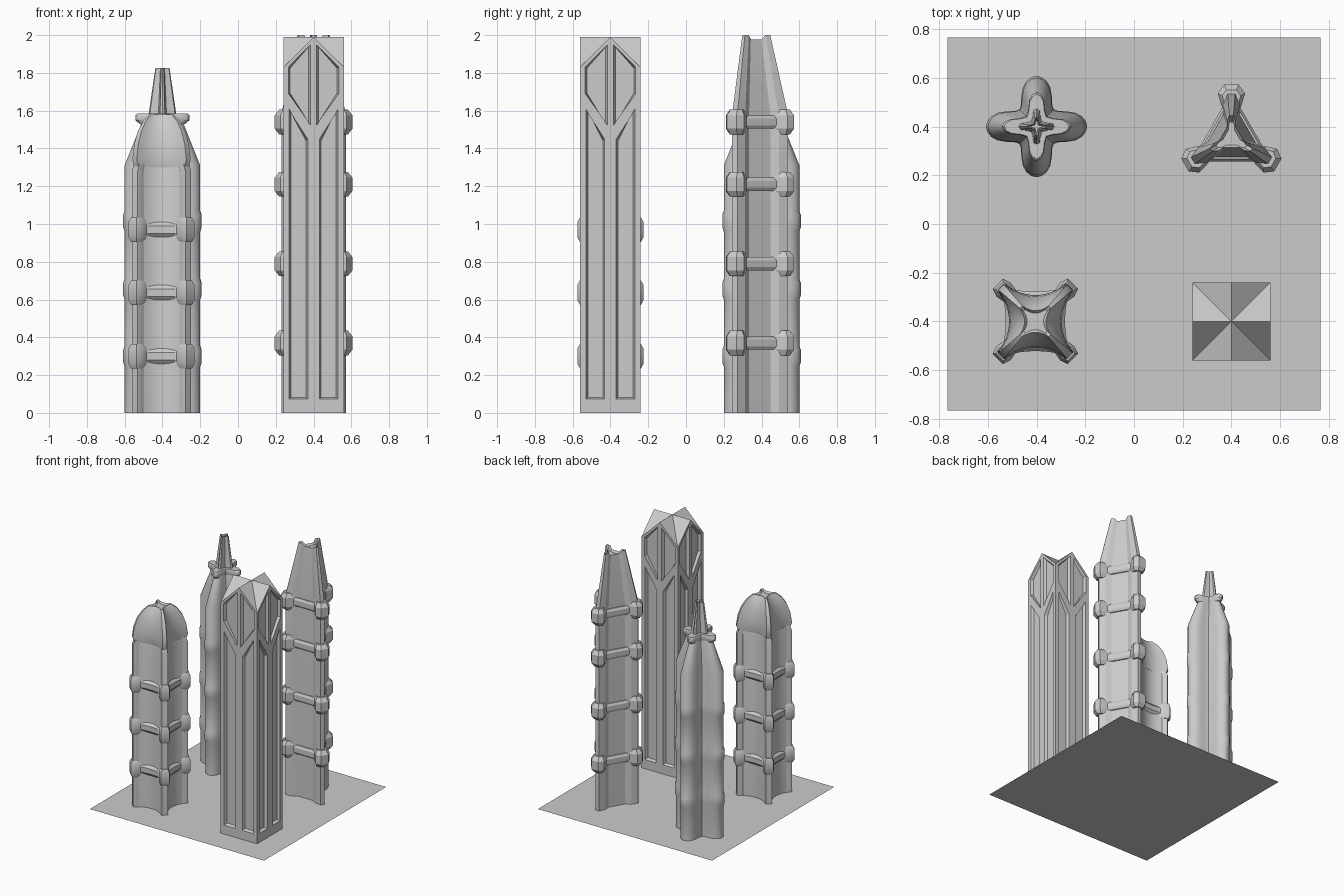
import bpy, bmesh
from math import cos, sin, radians, pi

if "Cube" in bpy.data.objects:
    bpy.data.objects.remove(bpy.data.objects["Cube"])


def section(half, n, a0, z, s=1.0):
    """Closed n-fold outline; half = (radial, sideways) points from wall to corner tip."""
    prof = [(r, -t) for r, t in half] + [(r, t) for r, t in reversed(half)]
    out = []
    for i in range(n):
        a = radians(a0) + i * 2 * pi / n
        out += [((r * cos(a) - t * sin(a)) * s, (r * sin(a) + t * cos(a)) * s, z) for r, t in prof]
    return out


def block(half, a0, z, s, cr):
    """One corner block outline, scaled about radius cr."""
    pts = [(cr + (r - cr) * s, t * s) for r, t in half]
    return section(pts, 1, a0, z)


def loft(bm, sections):
    rows = [[bm.verts.new(p) for p in sec] for sec in sections]
    n = len(rows[0])
    for a, b in zip(rows, rows[1:]):
        for i in range(n):
            j = (i + 1) % n
            bm.faces.new((a[i], a[j], b[j], b[i]))
    bm.faces.new(rows[0][::-1])
    bm.faces.new(rows[-1])


def build(name, loc, lofts, angle=30):
    bm = bmesh.new()
    for secs in lofts:
        loft(bm, secs)
    return finish(name, loc, bm, angle)


def finish(name, loc, bm, angle=30):
    bmesh.ops.remove_doubles(bm, verts=bm.verts, dist=1e-4)
    bmesh.ops.recalc_face_normals(bm, faces=bm.faces)
    me = bpy.data.meshes.new(name)
    bm.to_mesh(me)
    bm.free()
    ob = bpy.data.objects.new(name, me)
    ob.location = (loc[0], loc[1], 0)
    bpy.context.collection.objects.link(ob)
    smooth(ob, angle)
    return ob


def smooth(ob, angle=30):
    bpy.ops.object.select_all(action='DESELECT')
    bpy.context.view_layer.objects.active = ob
    ob.select_set(True)
    bpy.ops.object.shade_smooth_by_angle(angle=radians(angle))


# base plane
bpy.ops.mesh.primitive_plane_add(size=1.53)
bpy.context.object.name = "base_plane"

# square tower: prism with four gables
SQ = (0.4, -0.4)
H, EAVE, RIDGE = 0.16, 1.83, 1.99
bm = bmesh.new()
cs = [(-H, -H), (H, -H), (H, H), (-H, H)]
low = [bm.verts.new((x, y, 0)) for x, y in cs]
eave = [bm.verts.new((x, y, EAVE)) for x, y in cs]
peak = [bm.verts.new((x, y, RIDGE)) for x, y in [(0, -H), (H, 0), (0, H), (-H, 0)]]
mid = bm.verts.new((0, 0, RIDGE))
for i in range(4):
    j = (i + 1) % 4
    bm.faces.new((low[i], low[j], eave[j], peak[i], eave[i]))
    bm.faces.new((mid, peak[i], eave[j]))
    bm.faces.new((mid, eave[j], peak[j]))
bm.faces.new(low[::-1])
square = finish("square_tower", SQ, bm)

# square tower: bevelled recessed panels, cut on all four sides
lower = [(0.028, 0.07), (0.131, 0.07), (0.131, 1.61), (0.028, 1.45)]
upper = [(0.014, 1.52), (0.136, 1.69), (0.136, 1.83), (0.014, 1.95)]
cuts = []
for k in range(4):
    c, s = cos(k * pi / 2), sin(k * pi / 2)
    for side in (-1, 1):
        for pan in (lower, upper):
            secs = []
            for y, inset in ((-0.165, 0), (-0.138, 0.012)):
                sec = []
                xs, zs = [p[0] for p in pan], [p[1] for p in pan]
                cx, cz = (min(xs) + max(xs)) / 2, (min(zs) + max(zs)) / 2
                fx = 1 - inset / (max(xs) - cx)
                fz = 1 - inset / (max(zs) - cz)
                for x, z in pan:
                    x, z = side * (cx + (x - cx) * fx), cz + (z - cz) * fz
                    sec.append((x * c - y * s, x * s + y * c, z))
                secs.append(sec)
            cuts.append(secs)
cutter = build("panel_cutter", SQ, cuts)
cutter.hide_render = True
mod = square.modifiers.new("panels", 'BOOLEAN')
mod.object, mod.operation, mod.solver = cutter, 'DIFFERENCE', 'EXACT'
bpy.context.view_layer.update()
bpy.context.view_layer.objects.active = square
bpy.ops.object.modifier_apply(modifier="panels")
bpy.data.objects.remove(cutter)
smooth(square)

# triangular tower: shaft with corner columns, tapering to an open crown
TR = (0.4, 0.352)
col = [(0.095, 0.034), (0.14, 0.036), (0.188, 0.016)]
crown = section(col, 3, 90, 2.0, 0.5)
crown = [(x, y, 1.978 if i % 6 in (0, 5) else 2.0) for i, (x, y, z) in enumerate(crown)]
build("triangle_shaft", TR, [[section(col, 3, 90, 0), section(col, 3, 90, 1.58),
                              crown, section(col, 3, 90, 1.96, 0.36)]], 20)

# triangular tower: rings with a chamfered block at each corner
knob = [(0.11, 0.03), (0.14, 0.043), (0.185, 0.056), (0.22, 0.03)]
tri = [(0.19, 0.0)]
for i, z in enumerate((0.37, 0.79, 1.21, 1.54)):
    parts = [[section(tri, 3, 90, z + dz, s)
              for dz, s in ((-0.035, 0.9), (-0.018, 1), (0.018, 1), (0.035, 0.9))]]
    for a in (90, 210, 330):
        parts.append([block(knob, a, z + dz, s, 0.155)
                      for dz, s in ((-0.065, 0.68), (-0.035, 1), (0.035, 1), (0.065, 0.68))])
    build("triangle_ring_%d" % (i + 1), TR, parts, 20)

# lobed tower: four rounded lobes with soft raised bands, tapered shoulder
LB = (-0.4, 0.4)
lobe = [(0.068, 0.068), (0.085, 0.062), (0.12, 0.06), (0.155, 0.054), (0.18, 0.04),
        (0.195, 0.02), (0.2, 0.0)]
levels = [(0, 1)]
for z in (0.30, 0.655, 1.015):
    levels += [(z - 0.055, 1), (z - 0.033, 1.04), (z + 0.033, 1.04), (z + 0.055, 1)]
levels += [(1.31, 1), (1.54, 0.54)]
build("lobed_shaft", LB, [[section(lobe, 4, 0, z, s) for z, s in levels]])

# lobed tower: collar and spire with a star section
star = [(0.042, 0.042), (0.07, 0.034), (0.11, 0.03), (0.133, 0.018), (0.143, 0.0)]
build("lobed_collar", LB, [[section(star, 4, 0, z, s) for z, s in
                            ((1.53, 0.85), (1.55, 1), (1.575, 1), (1.585, 0.93))]])
spike = [(0.022, 0.022), (0.045, 0.016), (0.068, 0.013), (0.075, 0.0)]
build("lobed_spire", LB, [[section(spike, 4, 0, z, s) for z, s in
                           ((1.57, 1), (1.825, 0.5), (1.80, 0.3))]])

# concave tower: curved walls between diagonal corner columns


def concave(mid_d, end, tip):
    """Wall curve from side middle to the column, then the column corners."""
    r, t = end
    x1, y1 = (r + t) / 2 ** 0.5, (r - t) / 2 ** 0.5
    pts = []
    for k in range(6):
        f = k / 5
        x, y = mid_d + (x1 - mid_d) * f * f, y1 * f
        pts.append(((x + y) / 2 ** 0.5, (x - y) / 2 ** 0.5))
    return pts + tip


CC = (-0.405, -0.4)
wall = concave(0.104, (0.16, 0.026), [(0.166, 0.028), (0.2, 0.022)])
build("concave_shaft", CC, [[section(wall, 4, 45, z, s) for z, s in ((0, 1), (1.28, 1), (1.32, 0.92))]])

# concave tower: domed hood with a small hollow top
hood = concave(0.106, (0.172, 0.022), [(0.198, 0.016)])
build("concave_hood", CC, [[section(hood, 4, 45, z, s) for z, s in
                            ((1.30, 0.95), (1.34, 1.02), (1.42, 0.96), (1.49, 0.83),
                             (1.545, 0.64), (1.58, 0.42), (1.565, 0.32))]], 35)

# concave tower: rings with corner blocks
band = concave(0.122, (0.155, 0.03), [(0.18, 0.025)])
clamp = [(0.145, 0.034), (0.185, 0.041), (0.218, 0.03)]
for i, z in enumerate((0.30, 0.637, 0.97)):
    parts = [[section(band, 4, 45, z + dz, s)
              for dz, s in ((-0.04, 0.86), (-0.02, 1), (0.02, 1), (0.04, 0.86))]]
    for a in (45, 135, 225, 315):
        parts.append([block(clamp, a, z + dz, s, 0.182)
                      for dz, s in ((-0.065, 0.7), (-0.04, 1), (0.04, 1), (0.065, 0.7))])
    build("concave_ring_%d" % (i + 1), CC, parts)
